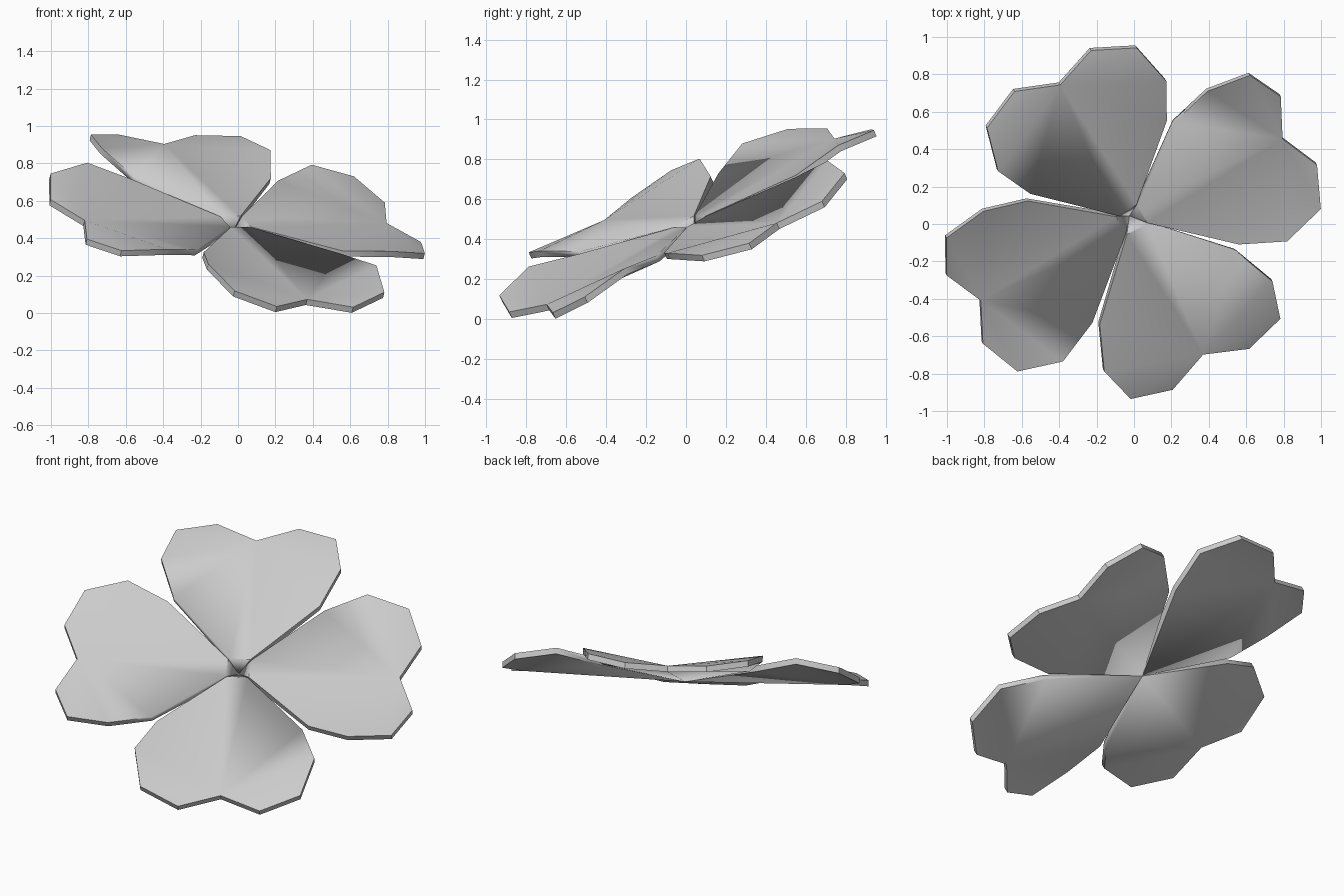
import bpy, bmesh, math
from mathutils import Matrix, Vector

if "Cube" in bpy.data.objects:
    bpy.data.objects.remove(bpy.data.objects["Cube"])

grey = bpy.data.materials.new("plain grey")
grey.diffuse_color = (0.6, 0.6, 0.6, 1)
grey.use_nodes = True
grey.node_tree.nodes["Principled BSDF"].inputs["Base Color"].default_value = grey.diffuse_color

# half outline of one petal: along the midrib, sideways, lift
HALF = [(0.444, 0.414, 0.039), (0.68, 0.51, 0.088),
        (0.92, 0.454, 0.049), (1.013, 0.232, 0.005)]
NOTCH = (0.9155, 0, 0)
BASE = (0.065, 0.06, 0.0)
THICK = 0.034

# tilted frame of the flower
right = Vector((0.8815, 0.472, -0.008)).normalized()
up = right.cross(Vector((-0.4127, 0.790, 0.4537))).normalized()
back = up.cross(right)
frame = Matrix((right, back, up)).transposed().to_4x4()
frame.translation = (-0.0125, 0.0225, 0.4885)


def petal(name, turn):
    bm = bmesh.new()
    # outline runs counter-clockwise: base, one lobe, notch, other lobe, base
    side = [BASE] + HALF
    ring = [(u, -v, w) for u, v, w in side] + [NOTCH] + side[::-1]
    top = [bm.verts.new(p) for p in ring]
    low = [bm.verts.new((u, v, w - THICK)) for u, v, w in ring[1:-1]]
    apex = bm.verts.new((0, 0, -0.055))
    low = [apex] + low + [apex]
    n, mid = len(ring), len(ring) // 2
    # top and underside fan out from the notch
    for i in range(n):
        j = (i + 1) % n
        if mid in (i, j):
            continue
        bm.faces.new((top[mid], top[i], top[j]))
        if low[i] != low[j]:
            bm.faces.new((low[mid], low[j], low[i]))
    # rim
    for i in range(n - 1):
        bm.faces.new((top[i], low[i], low[i + 1], top[i + 1]))
    # inner wall down to the centre point
    bm.faces.new((top[n - 1], apex, top[0]))
    bmesh.ops.recalc_face_normals(bm, faces=bm.faces)
    bm.normal_update()
    # crisp rim, softened only along the inner edge of one lobe
    soft = {top[n - 1], top[n - 2], low[n - 2], apex}
    for e in bm.edges:
        if e.calc_face_angle(0) > math.radians(40) and not set(e.verts) <= soft:
            e.smooth = False
    for f in bm.faces:
        f.smooth = True
    me = bpy.data.meshes.new(name)
    bm.transform(frame @ Matrix.Rotation(turn, 4, 'Z'))
    bm.to_mesh(me)
    bm.free()
    me.materials.append(grey)
    bpy.context.collection.objects.link(bpy.data.objects.new(name, me))


for k, name in enumerate(["right_petal", "back_petal", "left_petal", "front_petal"]):
    petal(name, k * math.pi / 2)
